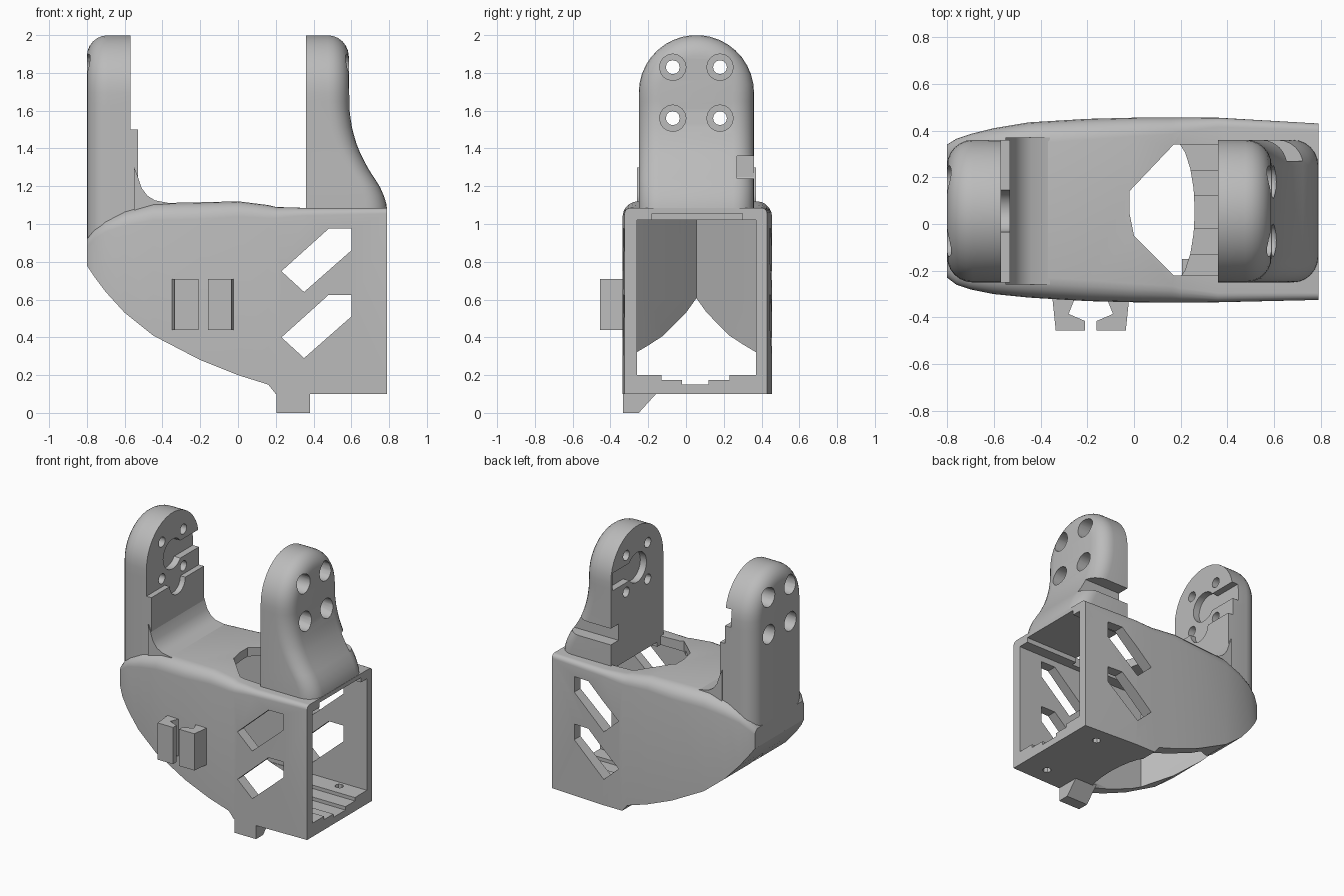
import bpy, bmesh, math

if "Cube" in bpy.data.objects:
    bpy.data.objects.remove(bpy.data.objects["Cube"])

grey = bpy.data.materials.new("plain_grey")
grey.use_nodes = True
grey.diffuse_color = (0.5, 0.5, 0.5, 1)
grey.node_tree.nodes["Principled BSDF"].inputs["Base Color"].default_value = (0.5, 0.5, 0.5, 1)

MID, ARCH_Z, ARCH_R = 0.055, 1.695, 0.305
Y0, Y1 = MID - ARCH_R, MID + ARCH_R


def make(name, rings, strip_caps=False):
    """Loft closed rings of points into a solid."""
    bm = bmesh.new()
    vs = [[bm.verts.new(p) for p in ring] for ring in rings]
    n = len(vs[0])
    for a, b in zip(vs, vs[1:]):
        for i in range(n):
            j = (i + 1) % n
            bm.faces.new((a[i], a[j], b[j], b[i]))
    for ring in (vs[0], vs[-1]):
        if strip_caps:
            for i in range(n // 2 - 1):
                bm.faces.new((ring[i], ring[i + 1], ring[n - 2 - i], ring[n - 1 - i]))
        else:
            bm.faces.new(ring)
    bmesh.ops.recalc_face_normals(bm, faces=bm.faces)
    mesh = bpy.data.meshes.new(name)
    bm.to_mesh(mesh)
    bm.free()
    mesh.materials.append(grey)
    obj = bpy.data.objects.new(name, mesh)
    bpy.context.scene.collection.objects.link(obj)
    return obj


def prism(name, pts, axis, lo, hi):
    """Extrude a flat outline along an axis."""
    place = {"x": lambda a, b, c: (c, a, b),
             "y": lambda a, b, c: (a, c, b),
             "z": lambda a, b, c: (a, b, c)}[axis]
    return make(name, [[place(a, b, c) for a, b in pts] for c in (lo, hi)])


def rect(a0, a1, b0, b1):
    return [(a0, b0), (a1, b0), (a1, b1), (a0, b1)]


def circle(a, b, r, n=16):
    return [(a + r * math.cos(math.tau * i / n), b + r * math.sin(math.tau * i / n))
            for i in range(n)]


def select(obj):
    bpy.ops.object.select_all(action="DESELECT")
    obj.select_set(True)
    bpy.context.view_layer.objects.active = obj


def cut(obj, cutters):
    select(obj)
    for c in cutters:
        mod = obj.modifiers.new("cut", "BOOLEAN")
        mod.operation, mod.solver, mod.object = "DIFFERENCE", "EXACT", c
        bpy.ops.object.modifier_apply(modifier=mod.name)


def lerp_table(table, t):
    for (a, u), (b, v) in zip(table, table[1:]):
        if t <= b:
            return u + (v - u) * max(0, t - a) / (b - a)
    return table[-1][1]


def arm(name, inner, outer, z0, r=0.11):
    """Arched upright with a rounded outer rim; outer maps height to x."""
    side = 1 if outer[0][1] > inner else -1

    def ring(inset, back):
        rad = ARCH_R - inset
        up = [z0 + (ARCH_Z - z0) * i / 14 for i in range(14)]
        pts = [(Y0 + inset, z) for z in up]
        pts += [(MID - rad * math.cos(math.pi * i / 19), ARCH_Z + rad * math.sin(math.pi * i / 19))
                for i in range(20)]
        pts += [(Y1 - inset, z) for z in reversed(up)]
        return [(inner if back is None else lerp_table(outer, z) - side * back, y, z)
                for y, z in pts]

    rings = [ring(0, None)]
    for i in range(7):
        t = math.pi / 2 * i / 6
        rings.append(ring(r * (1 - math.cos(t)), r * (1 - math.sin(t))))
    return make(name, rings, True)


# Body shell: x, side limits, belly height, top height, top rounding
stations = [
    (-0.80, -0.23, 0.34, 0.78, 0.92, 0.04), (-0.76, -0.26, 0.365, 0.72, 0.97, 0.05),
    (-0.70, -0.28, 0.385, 0.64, 1.02, 0.06), (-0.60, -0.30, 0.41, 0.53, 1.07, 0.08),
    (-0.45, -0.315, 0.435, 0.41, 1.11, 0.09), (-0.20, -0.33, 0.45, 0.28, 1.115, 0.09),
    (0.00, -0.335, 0.455, 0.20, 1.12, 0.08), (0.16, -0.335, 0.455, 0.15, 1.10, 0.07),
    (0.20, -0.335, 0.455, 0.10, 1.09, 0.06), (0.36, -0.335, 0.455, 0.10, 1.085, 0.04),
    (0.79, -0.325, 0.43, 0.10, 1.085, 0.03)]
rings = []
for x, a, b, z0, z1, r in stations:
    arc = [math.pi / 2 * i / 5 for i in range(6)]
    ring = [(x, a, z0), (x, b, z0)]
    ring += [(x, b - r + r * math.cos(t), z1 - r + r * math.sin(t)) for t in arc]
    ring += [(x, a + r - r * math.sin(t), z1 - r + r * math.cos(t)) for t in arc]
    rings.append(ring)
body = make("body_shell", rings)

# Cutters for the cavity, floor opening, top opening and windows
wedge = [(-0.28, 0.37), (-0.36, 0.30), (-0.67, MID), (-0.36, -0.19), (-0.28, -0.26)]
cavity = prism("cavity_cutter", [(0.9, -0.26), (0.9, 0.37)] + wedge, "z", 0.2, 1.02)
arc_edge = [(0.16 + 0.1 * math.cos(t), MID + 0.31 * math.sin(t))
            for t in (math.pi * (i / 10 - 0.5) for i in range(11))]
belly = prism("belly_cutter", arc_edge + wedge, "z", -0.1, 0.6)
channel = prism("ceiling_cutter", rect(-0.18, 0.30, 0.95, 1.055), "x", -0.2, 0.9)
grooves = [prism("floor_cutter", rect(a, b, z, 0.3), "x", 0.15, 0.9)
           for a, b, z in ((-0.13, 0.23, 0.175), (-0.02, 0.12, 0.15))]
top_hole = prism("top_cutter", [(-0.02, 0.14), (-0.02, 0.05), (0, -0.05), (0.17, -0.22),
                                (0.36, -0.22), (0.36, 0.34), (0.17, 0.34)], "z", 0.9, 1.3)
window = [(0.23, 0.40), (0.35, 0.29), (0.60, 0.51), (0.60, 0.625), (0.48, 0.625)]
windows = [prism("window_cutter", [(x, z + dz) for x, z in window], "y", -0.6, 0.6)
           for dz in (0, 0.35)]
screws = [prism("floor_hole_cutter", circle(0.6, y, 0.03, 8), "z", 0, 0.3) for y in (-0.2, 0.32)]
cutters = [cavity, belly, channel, top_hole] + grooves + windows + screws
cut(body, cutters)

# Uprights
left_end = arm("plain_arm", -0.57, [(0, -0.8), (2, -0.8)], 0.79)
flared = arm("flared_arm", 0.36, [(1.06, 0.79), (1.12, 0.785), (1.2, 0.75), (1.3, 0.685),
                                  (1.4, 0.635), (1.5, 0.605), (1.6, 0.59), (2, 0.585)], 1.06)

# Bolt holes with counterbores, and the horn recess on each inner face
bolts = []
for y in (MID - 0.125, MID + 0.125):
    for z in (1.56, 1.83):
        bolts.append(prism("bolt_cutter", circle(y, z, 0.037, 12), "x", -1, 1))
        bolts.append(prism("bore_cutter", circle(y, z, 0.07), "x", 0.46, 1))
        bolts.append(prism("bore_cutter", circle(y, z, 0.07), "x", -1, -0.67))


def horn(x0, x1, reach):
    half = math.radians(36)
    pts = [(MID + 0.11 * math.cos(t), ARCH_Z + 0.11 * math.sin(t))
           for t in (half + (math.tau - 2 * half) * i / 18 for i in range(19))]
    pts += [(reach, pts[-1][1]), (reach, pts[0][1])]
    return prism("horn_cutter", pts, "x", x0, x1)


horns = [horn(-0.62, -0.5, 0.4), horn(0.3, 0.41, 0.34)]
notch = prism("cable_cutter", rect(0.27, 0.4, 1.24, 1.36), "x", 0.3, 0.9)
cut(left_end, bolts + [horns[0], cavity])
cut(flared, bolts + [horns[1], notch])

# Raised pad and fillet at the foot of the plain arm
pad = prism("arm_pad", rect(Y0, Y1, 0.95, 1.5), "x", -0.575, -0.53)
bite = prism("pad_cutter", circle(MID, 1.5, 0.09, 20), "x", -0.7, -0.4)
cut(pad, [bite, cavity])
fillet = prism("arm_fillet", [(-0.55, 1.05), (-0.55, 1.3), (-0.53, 1.25), (-0.51, 1.19),
                              (-0.48, 1.15), (-0.44, 1.125), (-0.36, 1.11), (-0.36, 1.05)],
               "y", Y0 - 0.01, Y1 + 0.01)

# Cable hooks on the front wall, mirrored about their gap
hook = [(0.065, -0.31), (0.165, -0.31), (0.15, -0.455), (0.025, -0.455),
        (0.025, -0.415), (0.095, -0.385)]
hooks = [prism(n, [(-0.185 + s * x, y) for x, y in hook], "z", 0.44, 0.71)
         for n, s in (("hook_inner", 1), ("hook_outer", -1))]

# Small wedge tab under the floor
tab = prism("bottom_tab", [(-0.333, 0.11), (-0.333, 0), (-0.25, 0), (-0.15, 0.11)],
            "x", 0.205, 0.38)

for c in cutters + bolts + horns + [notch, bite]:
    bpy.data.objects.remove(c)
for obj in [body, left_end, flared, pad, fillet, tab] + hooks:
    select(obj)
    bpy.ops.object.shade_smooth_by_angle(angle=math.radians(32))
